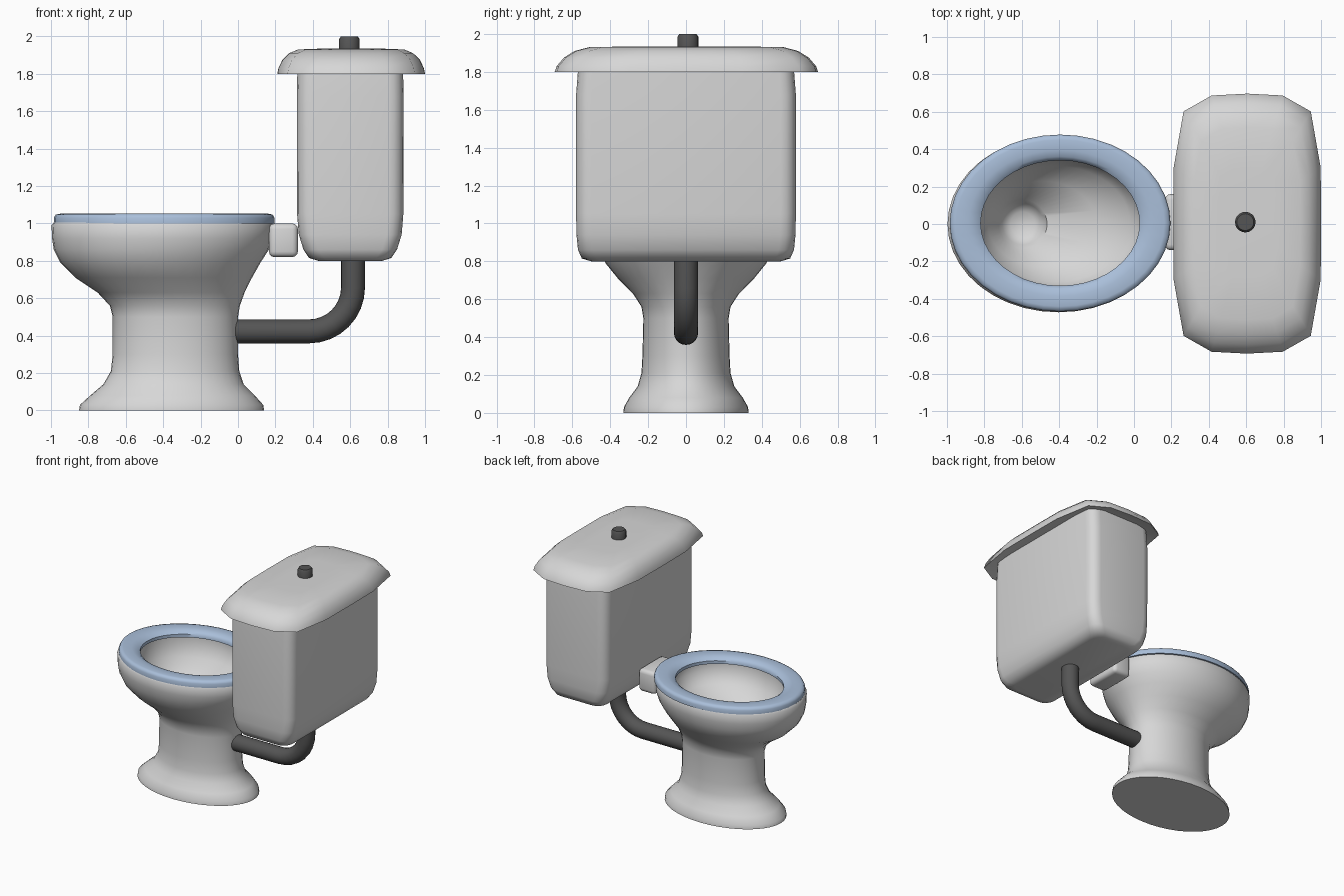
import bpy
import bmesh
from math import cos, sin, pi, radians

cube = bpy.data.objects.get("Cube")
if cube:
    bpy.data.objects.remove(cube, do_unlink=True)


def material(name, colour):
    mat = bpy.data.materials.new(name)
    mat.use_nodes = True
    rgba = (*colour, 1)
    mat.diffuse_color = rgba
    mat.node_tree.nodes["Principled BSDF"].inputs["Base Color"].default_value = rgba
    return mat


porcelain = material("white_porcelain", (0.68, 0.68, 0.68))
blue = material("pale_blue", (0.4, 0.52, 0.7))
dark = material("dark_grey", (0.09, 0.09, 0.09))


def finish(name, bm, mat, angle=50):
    """Turn a bmesh into a smooth object with sharp edges kept."""
    bmesh.ops.recalc_face_normals(bm, faces=bm.faces)
    mesh = bpy.data.meshes.new(name)
    bm.to_mesh(mesh)
    bm.free()
    mesh.materials.append(mat)
    for poly in mesh.polygons:
        poly.use_smooth = True
    mesh.set_sharp_from_angle(angle=radians(angle))
    obj = bpy.data.objects.new(name, mesh)
    bpy.context.collection.objects.link(obj)
    return obj


def loft(name, rings, mat, closed=False, angle=50):
    """Skin a list of equal point rings; cap the ends unless closed."""
    bm = bmesh.new()
    loops = [[bm.verts.new(p) for p in ring] for ring in rings]
    pairs = list(zip(loops, loops[1:]))
    if closed:
        pairs.append((loops[-1], loops[0]))
    else:
        bm.faces.new(loops[0])
        bm.faces.new(loops[-1])
    for a, b in pairs:
        for i in range(len(a)):
            j = (i + 1) % len(a)
            bm.faces.new((a[i], a[j], b[j], b[i]))
    return finish(name, bm, mat, angle)


def ellipse(x0, x1, hy, z, cy=0.0, n=40):
    cx, hx = (x0 + x1) / 2, (x1 - x0) / 2
    turns = [2 * pi * i / n for i in range(n)]
    return [(cx + hx * cos(t), cy + hy * sin(t), z) for t in turns]


def rounded_rect(cx, hx, hy, z, r, steps=4):
    points = []
    for q, (sx, sy) in enumerate(((1, 1), (-1, 1), (-1, -1), (1, -1))):
        for i in range(steps + 1):
            t = (q + i / steps) * pi / 2
            points.append((cx + sx * (hx - r) + r * cos(t),
                           sy * (hy - r) + r * sin(t), z))
    return points


# Pedestal and bowl: outside from the foot to the rim (x min, x max, half width, z)
outside = [
    (-.85, .14, .33, 0), (-.845, .135, .328, .03), (-.79, .09, .3, .08),
    (-.72, .03, .255, .14), (-.68, .007, .235, .21), (-.67, 0, .23, .3),
    (-.67, 0, .225, .5), (-.685, .01, .235, .56), (-.75, .035, .28, .63),
    (-.87, .075, .36, .71), (-.95, .12, .425, .79), (-.985, .165, .455, .86),
    (-.994, .185, .468, .92), (-.997, .19, .472, .99), (-.985, .18, .462, 1.005),
]
# Inside from the rim down to the round trap at the left end
inside = [
    (-.84, .05, .355, 1.005), (-.84, .05, .355, .93), (-.82, -.02, .31, .85),
    (-.78, -.2, .23, .76), (-.725, -.465, .13, .68),
    (-.705, -.485, .11, .63), (-.66, -.53, .065, .59),
]
loft("pedestal_bowl", [ellipse(*row) for row in outside + inside], porcelain)

# Seat ring with rounded outer and inner edges (scale from inner to outer, z)
section = [(0, 1.0), (1, 1.0), (1, 1.03), (.94, 1.047), (.8, 1.052),
           (.4, 1.052), (.15, 1.043), (0, 1.025)]
seat = []
for s, z in section:
    hx, hy = .425 + .165 * s, .335 + .138 * s
    seat.append(ellipse(-.395 - hx, -.395 + hx, hy, z, .005))
loft("seat", seat, blue, closed=True)

# Connector between bowl and tank
bm = bmesh.new()
bmesh.ops.create_cube(bm, size=1)
bmesh.ops.scale(bm, vec=(.155, .3, .18), verts=bm.verts)
bmesh.ops.translate(bm, vec=(.243, .01, .91), verts=bm.verts)
bmesh.ops.bevel(bm, geom=bm.edges[:], offset=.03, segments=3, profile=.5,
                affect='EDGES')
finish("tank_connector", bm, porcelain)

# Tank: rounded at the bottom, slightly drawn in at the top (half x, half y, z)
tank = [(.17, .5, .8), (.22, .55, .815), (.25, .57, .86), (.275, .578, .94),
        (.284, .58, 1.05), (.285, .58, 1.68), (.282, .566, 1.86)]
loft("tank", [rounded_rect(.6, hx, hy, z, .08) for hx, hy, z in tank], porcelain)

# Lid: faceted outline mirrored from one quarter
quarter = [(.395, 0), (.393, .3), (.34, .6), (.19, .685), (0, .695)]
half = quarter + [(-x, y) for x, y in quarter[-2::-1]]
outline = half + [(x, -y) for x, y in half[-2:0:-1]]
lid_rows = [(.75, .84, 1.84), (.96, .97, 1.805), (1, 1, 1.8), (.985, .985, 1.83),
            (.93, .93, 1.875), (.84, .85, 1.91), (.72, .74, 1.93), (.4, .4, 1.935)]
loft("tank_lid", [[(.605 + x * sx, .002 + y * sy, z) for x, y in outline]
                  for sx, sy, z in lid_rows], porcelain, angle=60)

# Flush button
button = [(.055, 1.92), (.055, 1.985), (.045, 2.0)]
loft("flush_button", [ellipse(.595 - r, .595 + r, r, z, .01, 20)
                      for r, z in button], dark, angle=40)

# Flush pipe: straight run, quarter bend, straight rise into the tank
low, bend, radius = .423, .235, .064
path = [(-.015, low, 0)]
for i in range(9):
    t = i / 8 * pi / 2
    path.append((.38 + bend * sin(t), low + bend * (1 - cos(t)), t))
path.append((.38 + bend, .82, pi / 2))
pipe = []
for x, z, t in path:
    ring = []
    for k in range(20):
        a = 2 * pi * k / 20
        ring.append((x - radius * cos(a) * sin(t), radius * sin(a),
                     z + radius * cos(a) * cos(t)))
    pipe.append(ring)
loft("flush_pipe", pipe, dark)
